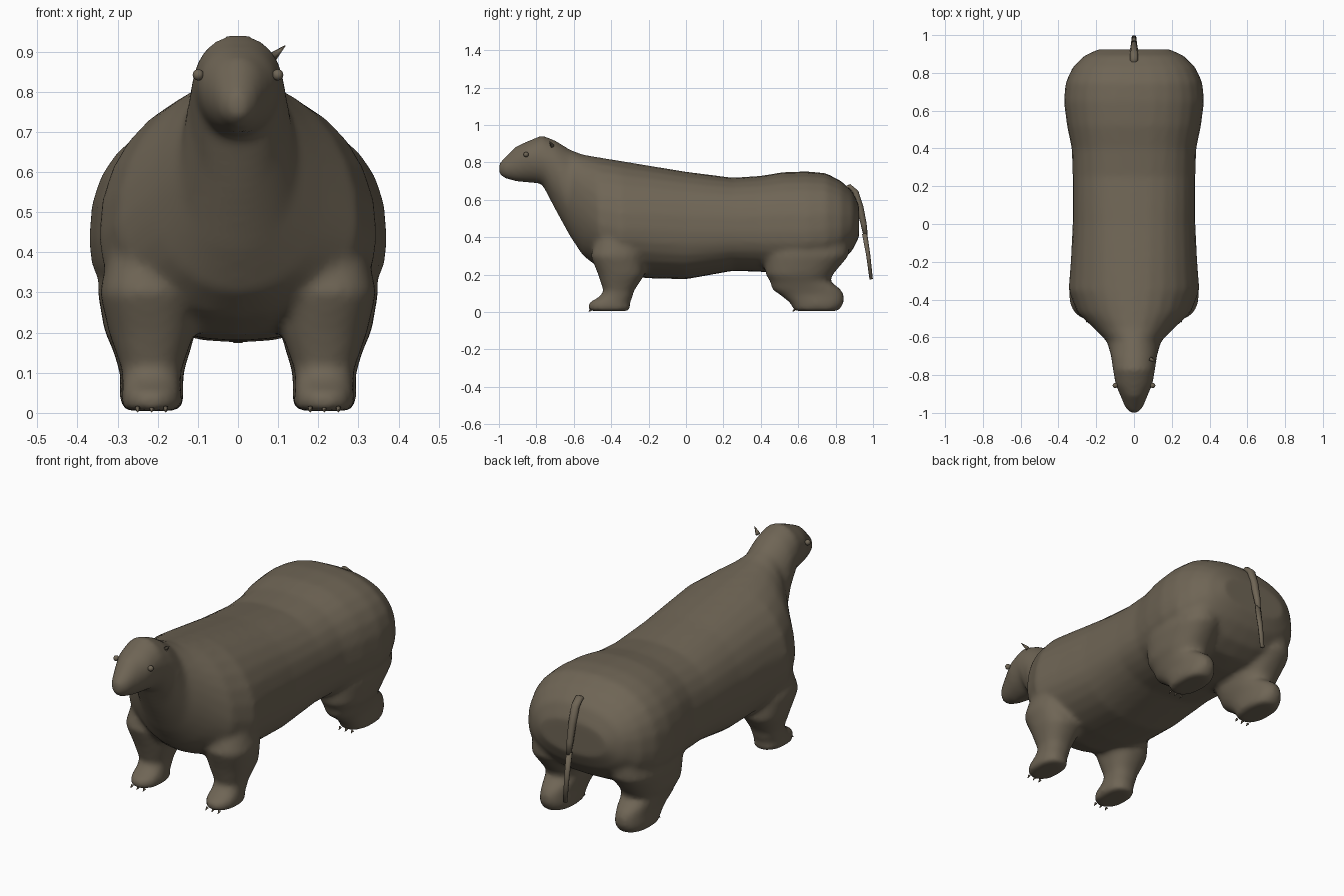
import bpy, bmesh, math
from mathutils import Vector

if "Cube" in bpy.data.objects:
    bpy.data.objects.remove(bpy.data.objects["Cube"])

brown = bpy.data.materials.new("brown fur")
brown.diffuse_color = (0.158, 0.130, 0.091, 1)
brown.use_nodes = True
brown.node_tree.nodes["Principled BSDF"].inputs["Base Color"].default_value = brown.diffuse_color
N = 28


def loft(bm, rings):
    """Bridge closed rings of points and cap both ends."""
    loops = [[bm.verts.new(p) for p in r] for r in rings]
    for a, b in zip(loops, loops[1:]):
        for i in range(len(a)):
            j = (i + 1) % len(a)
            bm.faces.new((a[i], a[j], b[j], b[i]))
    bm.faces.new(loops[0][::-1])
    bm.faces.new(loops[-1])


def power(v, e):
    return math.copysign(abs(v) ** (2 / e), v)


def angles(n):
    return [2 * math.pi * i / n for i in range(n)]


def section(y, bottom, mid, top, w, e):
    """Upright body section with separate upper and lower halves."""
    pts = []
    for t in angles(N):
        c, s = power(math.cos(t), e), power(math.sin(t), e)
        pts.append((w * c, y, mid + s * (top - mid if s > 0 else mid - bottom)))
    return pts


def slice_at(z, cx, cy, rx, ry, side, e=2.3):
    return [(side * (cx + rx * power(math.cos(t), e)), cy + ry * power(math.sin(t), e), z)
            for t in angles(N)]


def finish(name, bm):
    bmesh.ops.recalc_face_normals(bm, faces=bm.faces)
    me = bpy.data.meshes.new(name)
    bm.to_mesh(me)
    bm.free()
    me.materials.append(brown)
    me.polygons.foreach_set("use_smooth", [True] * len(me.polygons))
    ob = bpy.data.objects.new(name, me)
    bpy.context.collection.objects.link(ob)
    return ob


# Body, neck and head: y, bottom, widest height, top, half width, roundness
BODY = [
    (-1.00, .735, .77, .795, .022, 2), (-.97, .715, .77, .825, .048, 2),
    (-.91, .698, .79, .885, .072, 2), (-.85, .692, .82, .912, .098, 2),
    (-.77, .685, .82, .945, .112, 2), (-.70, .55, .77, .918, .122, 2),
    (-.62, .405, .62, .868, .145, 2), (-.55, .30, .55, .842, .215, 2),
    (-.47, .24, .47, .828, .30, 2), (-.35, .195, .44, .808, .347, 2.1),
    (-.20, .18, .44, .783, .335, 2.2), (0, .175, .43, .750, .325, 2.3),
    (.25, .22, .43, .718, .325, 2.4), (.40, .215, .43, .728, .33, 2.4),
    (.52, .205, .43, .748, .355, 2.4), (.65, .205, .43, .752, .372, 2.4),
    (.75, .22, .44, .742, .362, 2.4), (.83, .265, .45, .70, .325, 2.4),
    (.89, .33, .47, .645, .265, 2.3), (.925, .40, .48, .57, .19, 2.2)]
# Legs: z, centre x, centre y, radius x, radius y
FRONT_LEG = [
    (.50, .20, -.34, .10, .11), (.30, .225, -.37, .12, .14), (.20, .215, -.345, .107, .125),
    (.11, .215, -.36, .075, .08), (.08, .215, -.375, .073, .09), (.05, .215, -.41, .074, .11),
    (.025, .215, -.41, .076, .113), (.005, .215, -.41, .07, .108)]
HIND_LEG = [
    (.50, .20, .66, .12, .22), (.30, .225, .645, .125, .225), (.20, .22, .605, .112, .18),
    (.165, .215, .61, .10, .16), (.12, .215, .645, .085, .185), (.09, .215, .675, .078, .17),
    (.05, .215, .70, .08, .145), (.025, .215, .70, .078, .13), (.005, .215, .695, .07, .118)]

bm = bmesh.new()
loft(bm, [section(*r) for r in BODY])
for side in (-1, 1):
    for leg in (FRONT_LEG, HIND_LEG):
        loft(bm, [slice_at(*r, side) for r in leg])
body = finish("body_with_legs", bm)

# Fuse the parts into one skin and soften the joins
fuse = body.modifiers.new("fuse", 'REMESH')
fuse.mode = 'VOXEL'
fuse.voxel_size = 0.014
fuse.use_smooth_shade = True
soft = body.modifiers.new("soften", 'SMOOTH')
soft.factor = 0.5
soft.iterations = 8


def tube(name, path, n=8):
    """Tube along x-symmetric path of (y, z, half width x, half thickness)."""
    bm = bmesh.new()
    rings = []
    for i, (y, z, rx, rt) in enumerate(path):
        a, b = path[max(i - 1, 0)], path[min(i + 1, len(path) - 1)]
        d = Vector((0, b[0] - a[0], b[1] - a[1])).normalized()
        nrm = Vector((0, -d.z, d.y))
        rings.append([Vector((rx * math.cos(t), y, z)) + nrm * rt * math.sin(t)
                      for t in angles(n)])
    loft(bm, rings)
    return finish(name, bm)


# Tail in two pieces
tube("tail_base", [(.84, .655, .016, .012), (.875, .67, .022, .014), (.905, .64, .022, .018),
                   (.93, .56, .02, .019), (.95, .47, .017, .016), (.96, .41, .012, .012)])
tube("tail_tip", [(.955, .42, .016, .014), (.975, .30, .014, .011), (.99, .175, .012, .009)])


def cone(name, base, tip, r, n=6):
    bm = bmesh.new()
    base, tip = Vector(base), Vector(tip)
    rot = (tip - base).to_track_quat('Z', 'Y').to_matrix().to_4x4()
    rot.translation = (base + tip) / 2
    bmesh.ops.create_cone(bm, cap_ends=True, segments=n, radius1=r, radius2=0.001,
                          depth=(tip - base).length, matrix=rot)
    return finish(name, bm)


# Eyes and claws on both sides
for side in (-1, 1):
    bm = bmesh.new()
    bmesh.ops.create_uvsphere(bm, u_segments=12, v_segments=8, radius=0.014)
    eye = finish("eye", bm)
    eye.location = (side * .099, -.855, .842)
    for y in (-.508, .582):
        for k in (-1, 0, 1):
            x = side * .215 + k * .035
            cone("claw", (x, y, .012), (x, y - .014, .002), .007)

# Single small ear tuft on the right
cone("ear", (.088, -.715, .888), (.118, -.73, .915), .012)
